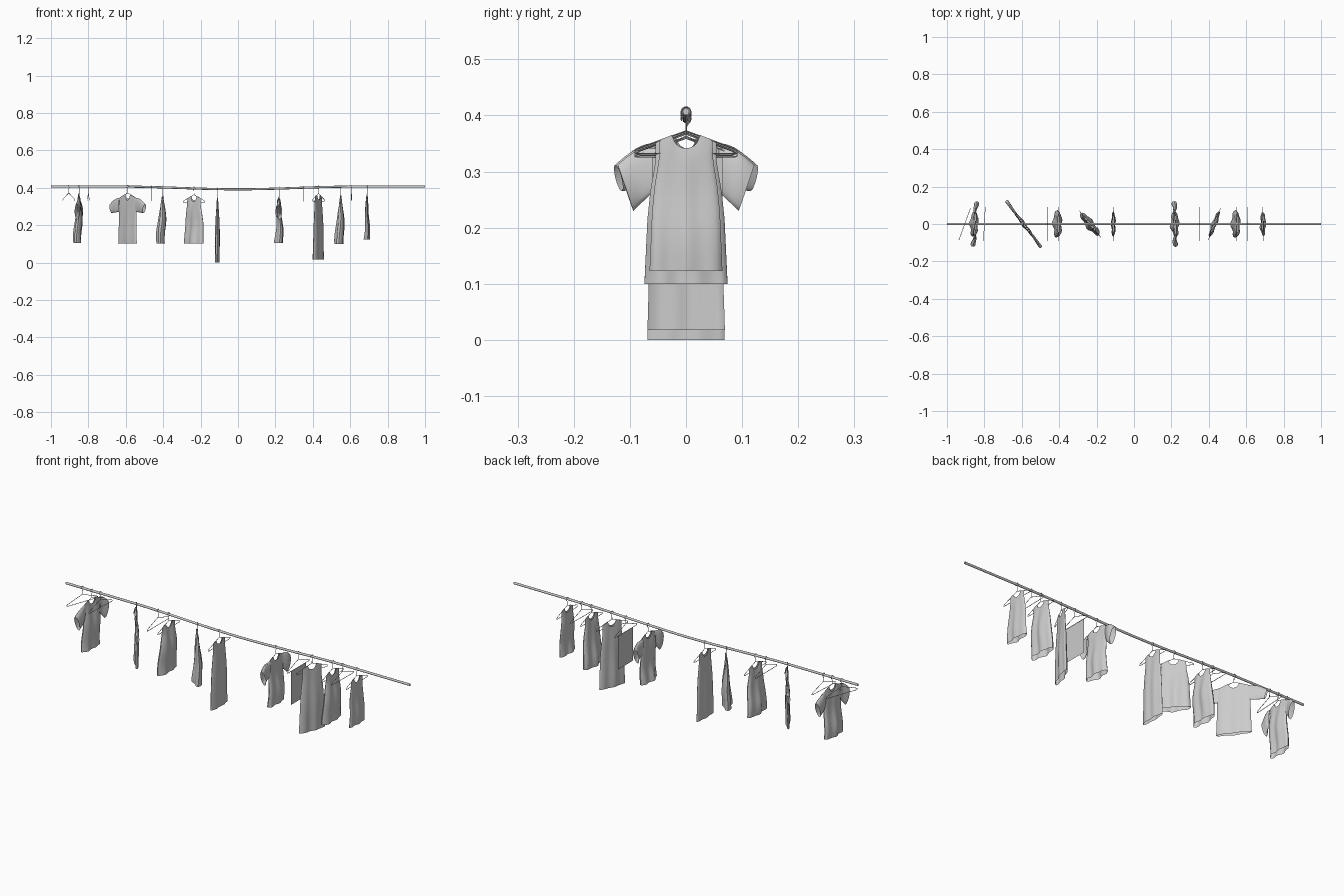
import bpy, bmesh, math
from mathutils import Vector

if "Cube" in bpy.data.objects:
    bpy.data.objects.remove(bpy.data.objects["Cube"])


def rail_z(x):
    k = min(1, abs(x) / 0.62)
    return 0.392 + 0.0145 * k * k * (3 - 2 * k)


def place(x, ang, u, n, z):
    # u runs across the garment, n through it
    a = math.radians(ang)
    return (x + u * math.cos(a) - n * math.sin(a),
            u * math.sin(a) + n * math.cos(a), z)


def wire(name, paths, radius, sides=1):
    cu = bpy.data.curves.new(name, 'CURVE')
    cu.dimensions = '3D'
    cu.bevel_depth = radius
    cu.bevel_resolution = sides
    cu.use_fill_caps = True
    for pts, cyclic in paths:
        sp = cu.splines.new('POLY')
        sp.points.add(len(pts) - 1)
        for p, co in zip(sp.points, pts):
            p.co = (*co, 1)
        sp.use_cyclic_u = cyclic
    ob = bpy.data.objects.new(name, cu)
    bpy.context.collection.objects.link(ob)
    return ob


def mesh(name, verts, faces):
    me = bpy.data.meshes.new(name)
    me.from_pydata(verts, [], faces)
    bm = bmesh.new()
    bm.from_mesh(me)
    bmesh.ops.remove_doubles(bm, verts=bm.verts, dist=1e-5)
    bmesh.ops.recalc_face_normals(bm, faces=bm.faces)
    bm.to_mesh(me)
    bm.free()
    ob = bpy.data.objects.new(name, me)
    bpy.context.collection.objects.link(ob)
    bpy.ops.object.select_all(action='DESELECT')
    ob.select_set(True)
    bpy.context.view_layer.objects.active = ob
    bpy.ops.object.shade_smooth_by_angle(angle=math.radians(50))
    return ob


def interp(profile, t):
    for (a, va), (b, vb) in zip(profile, profile[1:]):
        if t <= b:
            k = (t - a) / (b - a)
            return va + (vb - va) * k
    return profile[-1][1]


def hanger(x, ang):
    z = rail_z(x)
    r = 0.0085
    hook = [(r * math.cos(math.radians(d)), z + r * math.sin(math.radians(d)))
            for d in range(200, -61, -20)]
    hook += [(0.0005, z - 0.014), (0, z - 0.034)]
    tri = [(0, z - 0.034), (0.085, z - 0.065), (0.091, z - 0.069), (0.091, z - 0.073),
           (0.087, z - 0.0745), (-0.087, z - 0.0745), (-0.091, z - 0.073),
           (-0.091, z - 0.069), (-0.085, z - 0.065)]
    wire("hanger", [([place(x, ang, u, 0, h) for u, h in hook], False),
                    ([place(x, ang, u, 0, h) for u, h in tri], True)], 0.0013)


TANK = [(0, 1), (0.45, 0.93), (0.65, 0.86), (0.75, 0.8), (0.85, 0.74), (1, 0.73)]
SHIRT = [(0, 1), (0.4, 0.95), (0.7, 0.93), (1, 0.86)]


def garment(name, x, ang, hem, half, depth, lean=0.0, wave=0.0, sleeve=None, seed=0.0):
    rz = rail_z(x)
    profile = SHIRT if sleeve else TANK
    cols, rows = 28, 22
    wt = half * profile[-1][1]
    neck = 0.024

    def mid(t):
        # sideways drift of the hanging cloth
        return lean * (1 - t) + wave * math.sin(7 * t + seed) * (1 - t * t)

    verts, faces = [], []
    for side in (1, -1):
        base = len(verts)
        drop = 0.030 if side == 1 else 0.024
        for j in range(rows + 1):
            t = j / rows
            w = half * interp(profile, t)
            d = depth * (1 - t ** 4) * (0.75 + 0.25 * math.sin(3 * t + seed)) + 0.003
            for i in range(cols + 1):
                s = -1 + 2 * i / cols
                ut = abs(s * wt)
                top = rz - 0.032 - 0.38 * ut
                if ut < neck:
                    top = rz - 0.041 - drop * math.sqrt(1 - (ut / neck) ** 2)
                edge = math.sqrt(max(0, 1 - s * s))
                fold = 1 + 0.22 * math.sin(7 * s + side + seed) * (1 - 0.6 * t)
                n = mid(t) + side * d * edge * fold
                n += wave * 0.6 * math.sin(4.5 * s + 3 * t + seed) * (1 - t)
                verts.append(place(x, ang, s * w, n, hem + (top - hem) * t))
        for j in range(rows):
            for i in range(cols):
                a = base + j * (cols + 1) + i
                faces.append((a, a + 1, a + cols + 2, a + cols + 1))
    mesh(name, verts, faces)

    # flattened sleeve tubes, open at the cuff
    if sleeve:
        top0, bot0 = Vector((wt * 0.93, rz - 0.034 - 0.36 * wt)), Vector((half * 0.9, rz - 0.135))
        top1, bot1 = Vector(sleeve[0]), Vector(sleeve[1])
        ring, steps = 20, 8
        for sg in (1, -1):
            verts, faces = [], []
            for j in range(steps + 1):
                k = j / steps
                a, b = top0.lerp(top1, k), bot0.lerp(bot1, k)
                a.y += 0.010 * math.sin(math.pi * k)
                c, h = (a + b) / 2, (a - b) / 2
                for i in range(ring):
                    g = 2 * math.pi * i / ring
                    p = c + h * math.cos(g)
                    n = (0.006 + depth * 0.45 * k) * math.sin(g)
                    n += mid(0.75) + wave * sg * math.sin(4 * k + seed)
                    verts.append(place(x, ang, sg * p.x, n, p.y))
            for j in range(steps):
                for i in range(ring):
                    m = (i + 1) % ring
                    faces.append((j * ring + i, j * ring + m, (j + 1) * ring + m, (j + 1) * ring + i))
            mesh(name + "_sleeve", verts, faces)
    hanger(x, ang)


# Sagging rail
wire("rail", [([(-1 + i / 20, 0, rail_z(-1 + i / 20)) for i in range(41)], False)], 0.006, 3)

# Empty hangers
for hx, ha in ((-0.905, 70), (-0.8, 87), (-0.465, 90), (0.35, 90), (0.607, 89)):
    hanger(hx, ha)

# T-shirts
DROOP = ((0.122, 0.312), (0.094, 0.23))
garment("t_shirt", -0.85, 87, 0.105, 0.068, 0.016, 0.006, 0.004, DROOP, 0.5)
garment("t_shirt_wide", -0.59, 127, 0.102, 0.083, 0.007, 0, 0.001, ((0.157, 0.312), (0.143, 0.265)), 1.0)
garment("t_shirt", 0.22, 92, 0.105, 0.068, 0.018, 0.0, 0.004, DROOP, 2.2)

# Sleeveless tops
garment("tank_top", -0.403, 90, 0.103, 0.074, 0.018, 0.008, 0.004, None, 0.3)
garment("tank_top", -0.235, 129, 0.101, 0.078, 0.018, 0, 0.003, None, 1.6)
garment("tank_top", 0.55, 90, 0.1, 0.074, 0.018, 0.007, 0.003, None, 0.9)
garment("tank_top", 0.69, 91, 0.123, 0.065, 0.013, 0.0, 0.003, None, 2.8)

# Long dresses
garment("dress", -0.11, 90, 0.0, 0.069, 0.009, 0, 0.0005, None, 0.2)
garment("dress", 0.43, 69, 0.018, 0.074, 0.010, 0, 0.001, None, 1.2)

# Flat cloth draped over a hanger bar
mesh("flat_cloth", [(0.35, y, z) for y, z in ((-0.06, 0.15), (0.065, 0.15), (0.065, 0.325), (-0.06, 0.325))],
     [(0, 1, 2, 3)])
